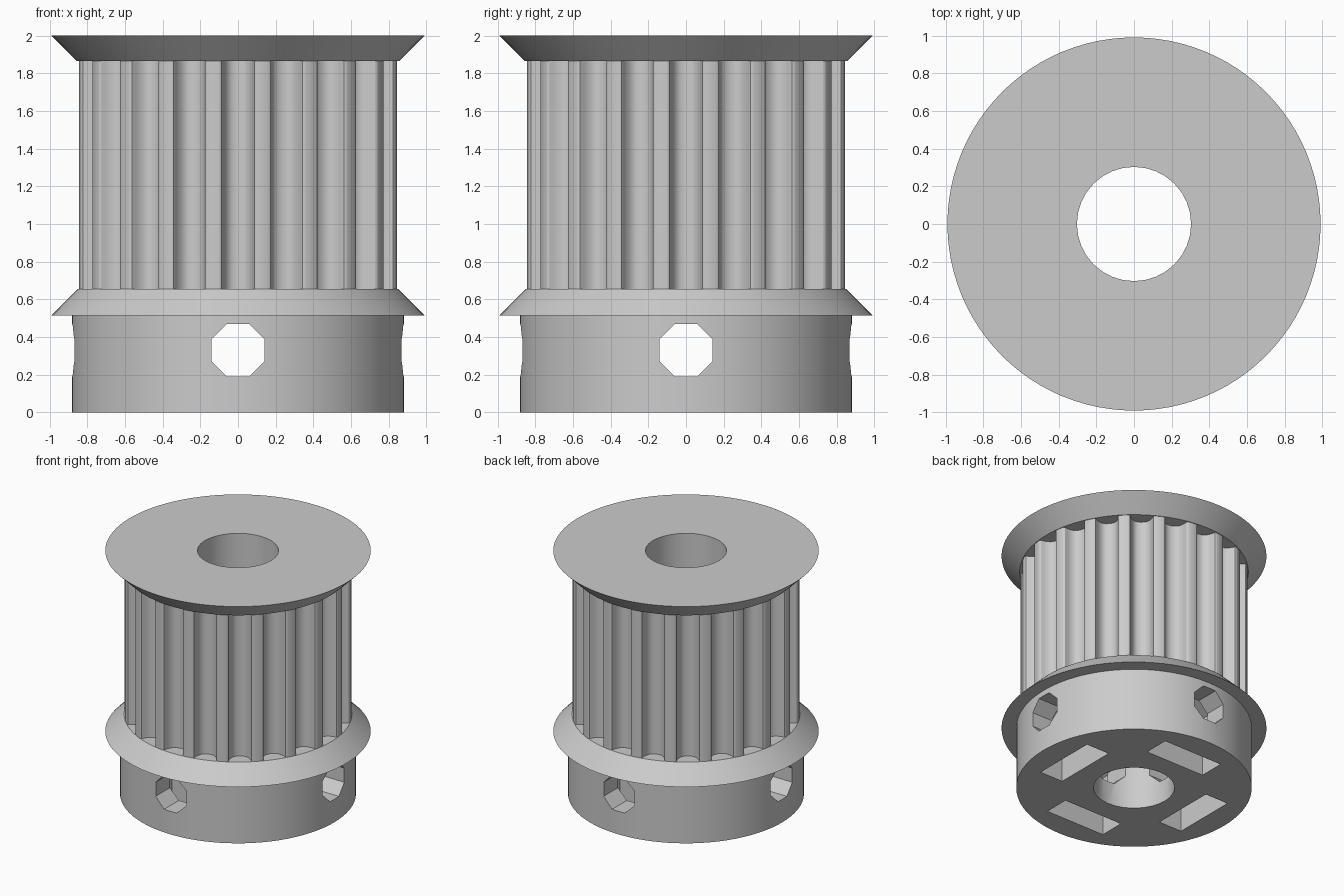
import bpy, bmesh
from math import sin, cos, pi, radians
from mathutils import Matrix

cube = bpy.data.objects.get("Cube")
if cube:
    bpy.data.objects.remove(cube, do_unlink=True)

grey = bpy.data.materials.new("plain_grey")
grey.use_nodes = True
color = (0.6, 0.6, 0.6, 1)
grey.diffuse_color = color
grey.node_tree.nodes["Principled BSDF"].inputs["Base Color"].default_value = color


def circle(r, n=96, phase=0.0):
    return [(r * cos(2 * pi * i / n + phase), r * sin(2 * pi * i / n + phase)) for i in range(n)]


def stack(name, rings, matrix=Matrix()):
    """Solid made of outlines stacked along z: rings = [(outline, z), ...]"""
    bm = bmesh.new()
    loops = [[bm.verts.new((x, y, z)) for x, y in outline] for outline, z in rings]
    n = len(loops[0])
    for a, b in zip(loops, loops[1:]):
        for i in range(n):
            j = (i + 1) % n
            bm.faces.new((a[i], a[j], b[j], b[i]))
    bm.faces.new(loops[0][::-1])
    bm.faces.new(loops[-1])
    bmesh.ops.recalc_face_normals(bm, faces=bm.faces)
    bm.transform(matrix)
    mesh = bpy.data.meshes.new(name)
    bm.to_mesh(mesh)
    bm.free()
    mesh.materials.append(grey)
    obj = bpy.data.objects.new(name, mesh)
    bpy.context.collection.objects.link(obj)
    return obj


def cut(obj, cutters):
    bpy.ops.object.select_all(action="DESELECT")
    bpy.context.view_layer.objects.active = obj
    obj.select_set(True)
    for cutter in cutters:
        mod = obj.modifiers.new("cut", "BOOLEAN")
        mod.operation = "DIFFERENCE"
        mod.solver = "EXACT"
        mod.object = cutter
        bpy.ops.object.modifier_apply(modifier=mod.name)
    bpy.ops.object.shade_smooth_by_angle(angle=radians(30))


# Main sizes
BORE, BASE, RIM, BODY = 0.303, 0.88, 0.99, 0.85
Z_BASE, Z_LOW, Z_HIGH, Z_TOP = 0.515, 0.655, 1.865, 2.0
HOLE_Z, TEETH = 0.33, 20

# Hub with the lower flange
hub = stack("hub_and_lower_flange", [
    (circle(BASE), 0), (circle(BASE), Z_BASE),
    (circle(RIM), Z_BASE), (circle(BODY), Z_LOW)])

# Upper flange
upper_flange = stack("upper_flange", [(circle(BODY + 0.005), Z_HIGH), (circle(RIM), Z_TOP)])

# Toothed barrel: rounded grooves, as (half width, depth)
half = [(0.103, 0), (0.094, 0.003), (0.087, 0.009), (0.083, 0.02), (0.079, 0.038),
        (0.073, 0.055), (0.064, 0.072), (0.054, 0.086), (0.042, 0.096), (0.028, 0.103)]
groove = [(-w, d) for w, d in half] + [(0, 0.108)] + [(w, d) for w, d in reversed(half)]
outline = []
for k in range(TEETH):
    a = 2 * pi * k / TEETH
    for w, d in groove:
        r = (BODY ** 2 - w ** 2) ** 0.5 - d
        outline.append((r * cos(a) - w * sin(a), r * sin(a) + w * cos(a)))
    mid = a + pi / TEETH
    outline.append((BODY * cos(mid), BODY * sin(mid)))
barrel = stack("toothed_barrel", [(outline, Z_LOW), (outline, Z_HIGH)])

# Cutters: shaft bore, crossed screw holes, captive nut slots
bore = stack("bore_cutter", [(circle(BORE, 32), -0.5), (circle(BORE, 32), 2.5)])
octagon = [(x, y + HOLE_Z) for x, y in circle(0.152, 8, pi / 8)]
slot = [(-0.27, -0.1), (0.27, -0.1), (0.27, HOLE_Z + 0.156), (0, HOLE_Z + 0.31), (-0.27, HOLE_Z + 0.156)]
screw_holes, nut_slots = [], []
for k in range(4):
    turn = Matrix.Rotation(k * pi / 2, 4, "Z") @ Matrix.Rotation(pi / 2, 4, "X")
    nut_slots.append(stack("nut_slot_cutter", [(slot, 0.475), (slot, 0.685)], turn))
    if k < 2:
        screw_holes.append(stack("screw_hole_cutter", [(octagon, -1.2), (octagon, 1.2)], turn))

cut(hub, [bore] + nut_slots + screw_holes)
cut(barrel, [bore])
cut(upper_flange, [bore])

for cutter in [bore] + nut_slots + screw_holes:
    bpy.data.objects.remove(cutter, do_unlink=True)
